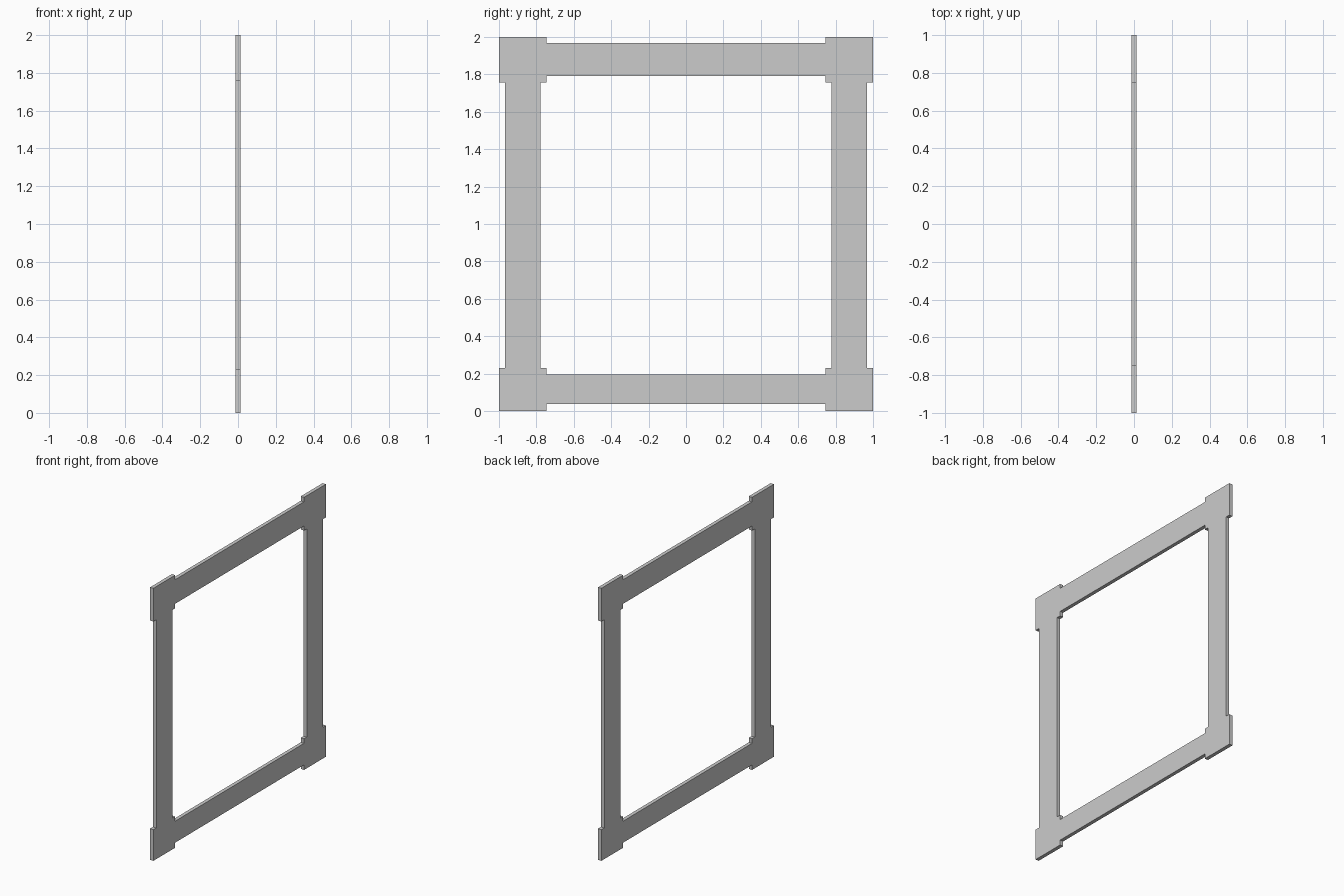
import bpy, bmesh

if "Cube" in bpy.data.objects:
    bpy.data.objects.remove(bpy.data.objects["Cube"])

THICK = 0.027
# Breakpoints: outer edge, bar outer edge, bar inner edge, corner block inner edge, then the far side
half = [-1.0, -0.967, -0.778, -0.747]
ys = half + [-y for y in reversed(half)]
zs = [0.0, 0.037, 0.195, 0.229, 1.756, 1.79, 1.967, 2.0]


def is_solid(i, j):
    """Corner blocks fill 3x3 cells; rails and posts run between them, set in from the edges."""
    if i == 3:
        return j in (1, 5)
    if j == 3:
        return i in (1, 5)
    return True


bm = bmesh.new()

# Flat frame face built cell by cell
for i in range(7):
    for j in range(7):
        # inner corner blocks stop at the fourth breakpoint on each side
        if is_solid(i, j):
            corners = [(ys[i], zs[j]), (ys[i + 1], zs[j]),
                       (ys[i + 1], zs[j + 1]), (ys[i], zs[j + 1])]
            bm.faces.new([bm.verts.new((-THICK / 2, y, z)) for y, z in corners])
bmesh.ops.remove_doubles(bm, verts=bm.verts, dist=1e-5)

# Thickness
ext = bmesh.ops.extrude_face_region(bm, geom=bm.faces[:], use_keep_orig=True)
moved = [g for g in ext["geom"] if isinstance(g, bmesh.types.BMVert)]
bmesh.ops.translate(bm, verts=moved, vec=(THICK, 0, 0))
bmesh.ops.recalc_face_normals(bm, faces=bm.faces)

# Merge flat cells into clean faces
bmesh.ops.dissolve_limit(bm, angle_limit=0.02, verts=bm.verts, edges=bm.edges)

mesh = bpy.data.meshes.new("square_frame")
bm.to_mesh(mesh)
bm.free()
frame = bpy.data.objects.new("square_frame", mesh)
bpy.context.collection.objects.link(frame)
